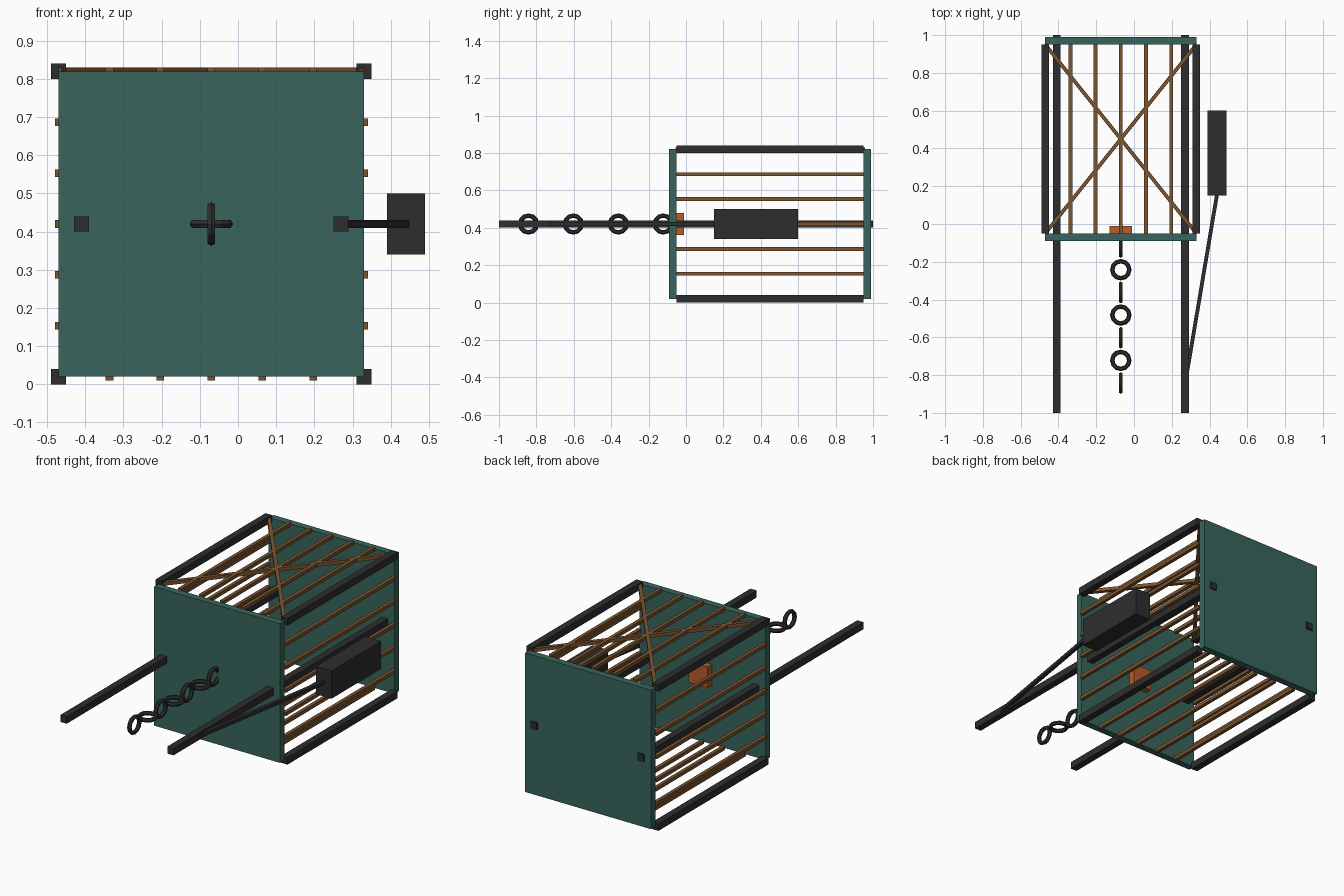
import bpy, math
from mathutils import Vector

if "Cube" in bpy.data.objects:
    bpy.data.objects.remove(bpy.data.objects["Cube"])

CX, CZ, H = -0.07, 0.42, 0.40      # cage centre and half size
Y0, Y1 = -0.05, 0.95               # inner faces of the end panels


def material(name, rgb):
    m = bpy.data.materials.new(name)
    m.diffuse_color = (*rgb, 1)
    m.use_nodes = True
    m.node_tree.nodes["Principled BSDF"].inputs["Base Color"].default_value = m.diffuse_color
    return m


GREEN = material("dark green", (0.040, 0.130, 0.106))
BLACK = material("charcoal", (0.027, 0.027, 0.028))
BROWN = material("wood brown", (0.200, 0.090, 0.030))
ORANGE = material("rust orange", (0.480, 0.110, 0.022))


def box(name, centre, size, mat):
    bpy.ops.mesh.primitive_cube_add(size=1, location=centre)
    o = bpy.context.object
    o.name = name
    o.scale = size
    o.data.materials.append(mat)
    return o


def bar(name, a, b, width, mat):
    """Square bar between two points at the same height."""
    a, b = Vector(a), Vector(b)
    d = b - a
    o = box(name, (a + b) / 2, (width, d.length, width), mat)
    o.rotation_euler.z = math.atan2(-d.x, d.y)
    return o


# End panels
box("front_panel", (CX, Y0 - 0.02, CZ), (2 * H, 0.04, 2 * H), GREEN)
box("back_panel", (CX, Y1 + 0.02, CZ), (2 * H, 0.04, 2 * H), GREEN)

# Corner beams, and slats on all four sides
for s in (-1, 1):
    for t in (-1, 1):
        x, z = CX + s * H, CZ + t * H
        bar("corner_beam", (x, Y0, z), (x, Y1, z), 0.04, BLACK)
    for k in range(-2, 3):
        off = k * H / 3
        x, z = CX + s * H, CZ + off
        bar("side_slat", (x, Y0, z), (x, Y1, z), 0.02, BROWN)
        x, z = CX + off, CZ + s * H
        bar("level_slat", (x, Y0, z), (x, Y1, z), 0.02, BROWN)
    # Crossed braces on the top
    bar("top_brace", (CX - s * H, Y0, CZ + H), (CX + s * H, Y1, CZ + H), 0.02, BROWN)
    # Long carrying poles
    x = CX + s * 0.34
    bar("long_pole", (x, -1, CZ), (x, 1, CZ), 0.04, BLACK)

# Side weight with its link rod
box("side_weight", (0.44, 0.375, CZ), (0.10, 0.45, 0.16), BLACK)
bar("link_rod", (0.27, -0.85, CZ), (0.44, 0.16, CZ), 0.02, BLACK)

# Chain anchor behind the front panel
box("chain_anchor", (CX, -0.03, CZ), (0.12, 0.04, 0.12), ORANGE)

# Chain of alternating upright and flat links
for i in range(7):
    bpy.ops.mesh.primitive_torus_add(
        major_segments=12, minor_segments=6, major_radius=0.045, minor_radius=0.012,
        location=(CX, -0.122 - 0.12 * i, CZ),
        rotation=(0, 0 if i % 2 else math.pi / 2, 0))
    link = bpy.context.object
    link.name = "chain_link"
    link.data.materials.append(BLACK)
